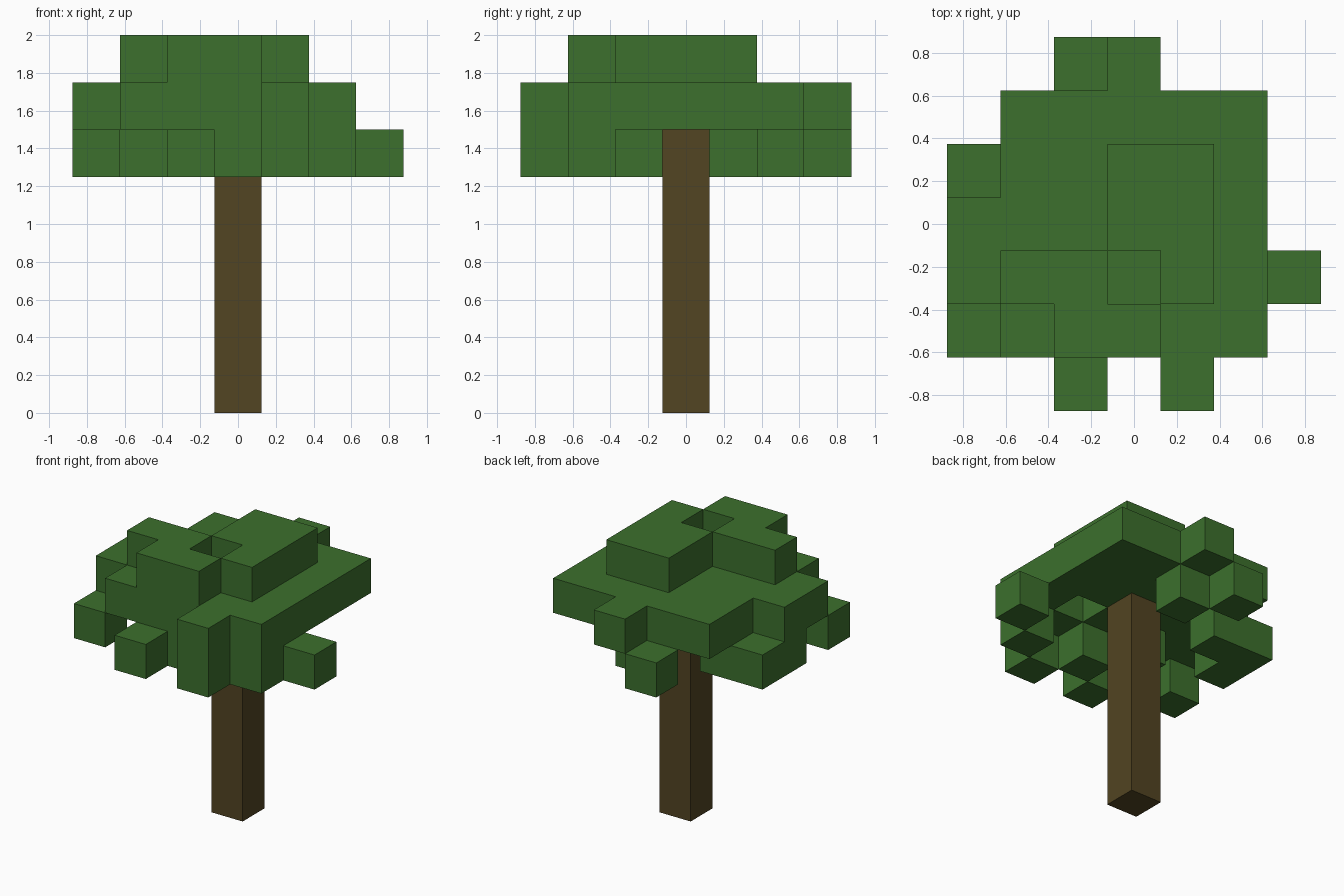
import bpy, bmesh
from mathutils import Vector

old = bpy.data.objects.get("Cube")
if old:
    bpy.data.objects.remove(old, do_unlink=True)

UNIT = 0.25


def make_material(name, rgb):
    mat = bpy.data.materials.new(name)
    mat.use_nodes = True
    color = (*rgb, 1.0)
    mat.diffuse_color = color
    mat.node_tree.nodes["Principled BSDF"].inputs["Base Color"].default_value = color
    return mat


def read_layer(rows, level):
    """Turn a plan drawn in rows (back to front, # = block) into grid cells."""
    half = len(rows) // 2
    return {(col - half, half - row, level)
            for row, line in enumerate(rows)
            for col, mark in enumerate(line) if mark == "#"}


def block_object(name, cells, mat):
    """Skin a set of grid cells, leaving out the faces between neighbours."""
    bm = bmesh.new()
    for cell in cells:
        center = Vector(cell) + Vector((0, 0, 0.5))
        for axis in range(3):
            for sign in (-1, 1):
                normal = Vector((0, 0, 0))
                normal[axis] = sign
                if tuple(int(c + n) for c, n in zip(cell, normal)) in cells:
                    continue
                u = Vector((0, 0, 0))
                u[(axis + 1) % 3] = 0.5
                v = normal.cross(u)
                mid = center + normal / 2
                bm.faces.new([bm.verts.new((mid + a * u + b * v) * UNIT)
                              for a, b in ((-1, -1), (1, -1), (1, 1), (-1, 1))])
    bmesh.ops.remove_doubles(bm, verts=bm.verts, dist=0.001)
    mesh = bpy.data.meshes.new(name)
    bm.to_mesh(mesh)
    bm.free()
    mesh.materials.append(mat)
    obj = bpy.data.objects.new(name, mesh)
    bpy.context.collection.objects.link(obj)
    return obj


bark = make_material("bark_brown", (0.084, 0.058, 0.016))
leaf = make_material("leaf_green", (0.045, 0.162, 0.026))

# Trunk: a square post reaching into the crown
bpy.ops.mesh.primitive_cube_add(size=1, location=(0, 0, 3 * UNIT))
trunk = bpy.context.object
trunk.name = "trunk"
trunk.scale = (UNIT, UNIT, 6 * UNIT)
trunk.data.materials.append(bark)

# Crown: hanging leaf blocks, wide middle layer, broken top layer
lower = ["..#....",
         "...#...",
         "##.....",
         "#......",
         "..#...#",
         "#..#.#.",
         "..#.#.."]
middle = ["...#...",
          ".#####.",
          ".#####.",
          "######.",
          "####.#.",
          ".#####.",
          "....#.."]
upper = [".......",
         ".......",
         "...##..",
         "...##..",
         ".##.#..",
         "..##...",
         "......."]
crown = set()
for level, rows in enumerate((lower, middle, upper), start=5):
    crown |= read_layer(rows, level)
block_object("leaf_crown", crown, leaf)
